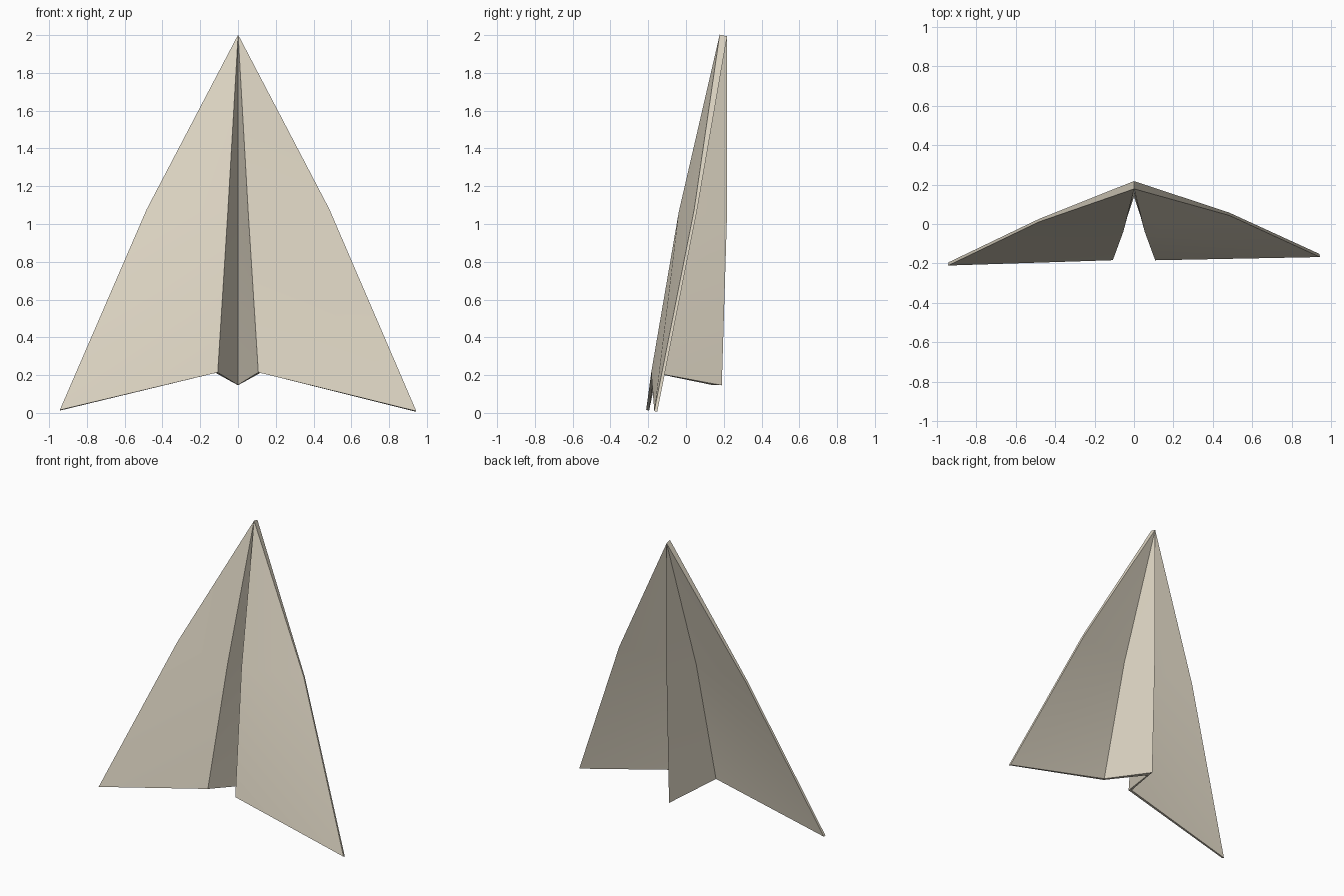
import bpy, bmesh, math

if "Cube" in bpy.data.objects:
    bpy.data.objects.remove(bpy.data.objects["Cube"])

# Shared centre fold: nose, middle and tail of the keel
NOSE, KEEL_MID, KEEL_TAIL = (0, 0.198, 1.998), (0, 0.189, 1.05), (0, 0.164, 0.147)

bm = bmesh.new()
nose, keel_mid, keel_tail = [bm.verts.new(p) for p in (NOSE, KEEL_MID, KEEL_TAIL)]


def add_side(s, edge_y, tip_y, tip_z):
    """One keel wall and one wing; s is the side sign."""
    fold_mid = bm.verts.new((s * 0.06, -0.03, 1.06))
    fold_tail = bm.verts.new((s * 0.113, -0.175, 0.213))
    edge_mid = bm.verts.new((s * 0.483, edge_y, 1.075))
    tip = bm.verts.new((s * 0.943, tip_y, tip_z))
    faces = [
        (nose, keel_mid, fold_mid),
        (keel_mid, keel_tail, fold_tail),
        (keel_mid, fold_tail, fold_mid),
        (nose, fold_mid, edge_mid),
        (fold_mid, tip, edge_mid),
        (fold_mid, fold_tail, tip),
    ]
    for f in faces:
        bm.faces.new(f if s > 0 else f[::-1])


# Right and left halves, the left wing drooping slightly further forward
add_side(1, 0.051, -0.16, 0.008)
add_side(-1, 0.018, -0.203, 0.014)
bmesh.ops.recalc_face_normals(bm, faces=bm.faces)

mesh = bpy.data.meshes.new("folded_paper_plane")
bm.to_mesh(mesh)
bm.free()
plane = bpy.data.objects.new("folded_paper_plane", mesh)
bpy.context.collection.objects.link(plane)

# Paper colour
paper = bpy.data.materials.new("paper")
paper.diffuse_color = (0.73, 0.67, 0.55, 1)
paper.use_nodes = True
paper.node_tree.nodes["Principled BSDF"].inputs["Base Color"].default_value = paper.diffuse_color
mesh.materials.append(paper)

# Paper thickness, kept even through the folds
thick = plane.modifiers.new("paper_thickness", 'SOLIDIFY')
thick.thickness = 0.016
thick.offset = 0
thick.use_even_offset = True

# Soft sheets with crisp folds
bpy.context.view_layer.objects.active = plane
plane.select_set(True)
bpy.ops.object.modifier_apply(modifier=thick.name)
bpy.ops.object.shade_smooth_by_angle(angle=math.radians(30))
